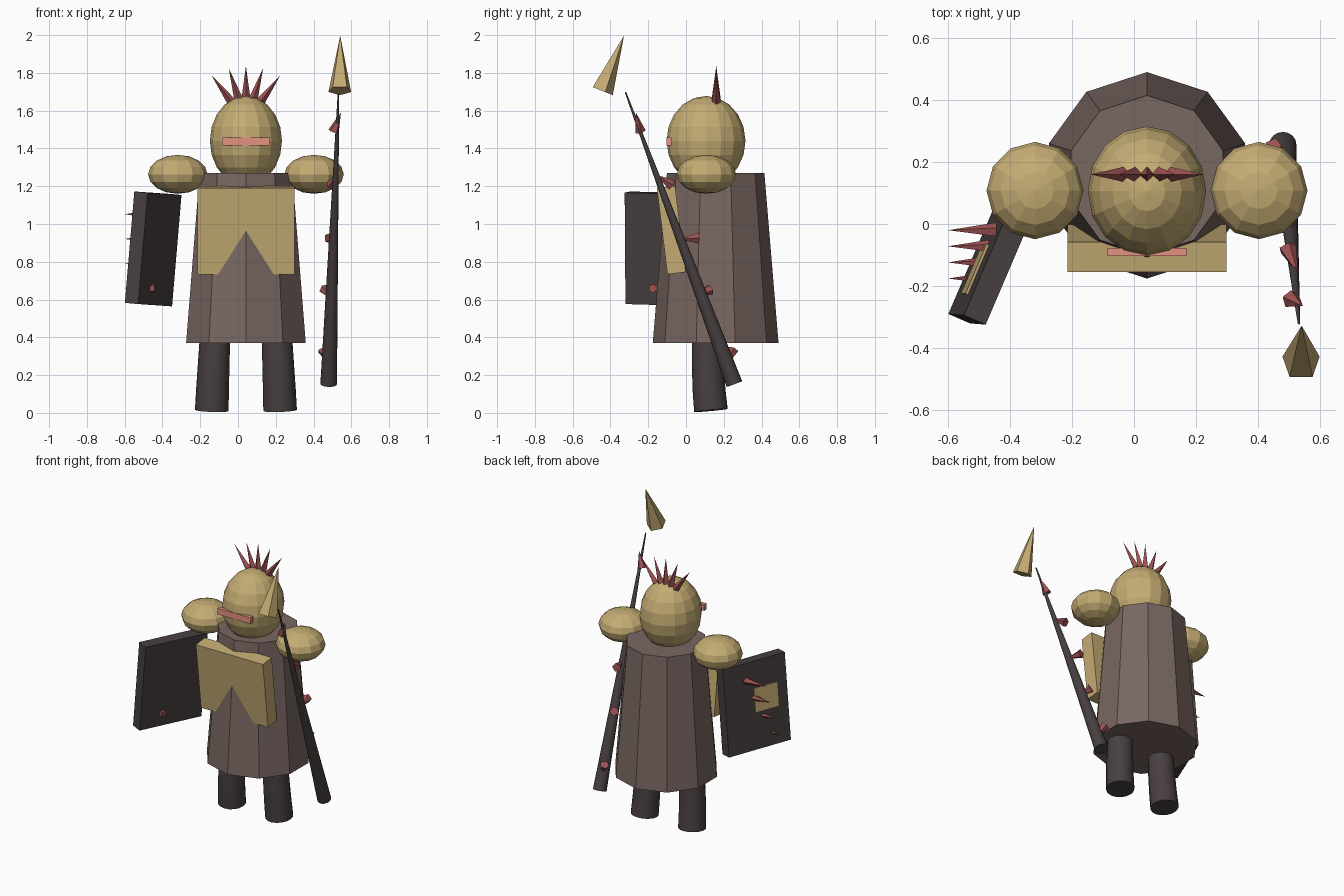
import bpy, math
from mathutils import Vector, Matrix

if "Cube" in bpy.data.objects:
    bpy.data.objects.remove(bpy.data.objects["Cube"])


def material(name, rgb):
    m = bpy.data.materials.new(name)
    m.diffuse_color = (*rgb, 1)
    m.use_nodes = True
    m.node_tree.nodes["Principled BSDF"].inputs["Base Color"].default_value = m.diffuse_color
    return m


BROWN = material("brown_cloth", (0.19, 0.135, 0.12))
GOLD = material("gold", (0.55, 0.41, 0.17))
DARK = material("dark", (0.065, 0.05, 0.05))
RED = material("red", (0.34, 0.085, 0.085))
PINK = material("visor_pink", (0.78, 0.29, 0.22))


def finish(name, mat):
    o = bpy.context.object
    o.name = name
    o.data.materials.append(mat)
    return o


def cone(name, base, tip, r1, sides, mat, r2=0.0):
    """Cone from base to tip; first base vertex leans toward +y."""
    base, tip = Vector(base), Vector(tip)
    axis = tip - base
    bpy.ops.mesh.primitive_cone_add(vertices=sides, radius1=r1, radius2=r2, depth=axis.length)
    o = finish(name, mat)
    rot = Vector((0, 0, 1)).rotation_difference(axis).to_matrix().to_4x4()
    o.matrix_world = Matrix.Translation((base + tip) / 2) @ rot
    return o


def ball(name, loc, scale, seg, rings, mat):
    bpy.ops.mesh.primitive_uv_sphere_add(segments=seg, ring_count=rings, radius=1, location=loc)
    o = finish(name, mat)
    o.scale = scale
    return o


def box(name, size, matrix, mat):
    bpy.ops.mesh.primitive_cube_add(size=1)
    o = finish(name, mat)
    o.matrix_world = matrix @ Matrix.Diagonal((*size, 1))
    return o


CX = 0.042

# Robe
cone("robe", (CX, 0.157, 0.37), (CX, 0.157, 1.27), 0.333, 10, BROWN, 0.258)

# Legs: slightly bent tapered tubes
for side, name in ((-1, "left_leg"), (1, "right_leg")):
    cu = bpy.data.curves.new(name, "CURVE")
    cu.dimensions = "3D"
    cu.bevel_depth = 1
    cu.bevel_resolution = 6
    cu.use_fill_caps = True
    pts = [(0.181, 0.132, 0.013, 0.089), (0.177, 0.122, 0.12, 0.087),
           (0.171, 0.115, 0.25, 0.084), (0.165, 0.112, 0.38, 0.081), (0.16, 0.118, 0.55, 0.077)]
    sp = cu.splines.new("POLY")
    sp.points.add(len(pts) - 1)
    for p, (x, y, z, r) in zip(sp.points, pts):
        p.co = (CX + side * x, y, z, 1)
        p.radius = r
    o = bpy.data.objects.new(name, cu)
    bpy.context.collection.objects.link(o)
    bpy.ops.object.select_all(action="DESELECT")
    o.select_set(True)
    bpy.context.view_layer.objects.active = o
    bpy.ops.object.convert(target="MESH")
    o = finish(name, DARK)
    bpy.ops.object.shade_smooth_by_angle(angle=math.radians(40))

# Chest plate: tilted box that the robe pokes through
box("chest_plate", (0.512, 0.097, 0.46),
    Matrix.Translation((CX, -0.078, 0.968)) @ Matrix.Rotation(math.radians(7), 4, "X"), GOLD)

# Head, visor slot and shoulder guards
ball("head", (CX, 0.106, 1.44), (0.191, 0.209, 0.238), 16, 10, GOLD)
box("visor", (0.255, 0.026, 0.042), Matrix.Translation((CX, -0.09, 1.437)), PINK)
for side, name in ((-1, "left_shoulder"), (1, "right_shoulder")):
    ball(name, (CX + side * 0.361, 0.108, 1.263), (0.157, 0.157, 0.103), 12, 8, GOLD)

# Fan of crest spikes
for i in range(-2, 3):
    cone("crest_spike", (CX + i * 0.038, 0.16, 1.662 - 0.004 * i * i),
         (CX + i * 0.091, 0.16, 1.837 - 0.0125 * i * i), 0.024, 4, RED)

# Spear: shaft and head
a, b = Vector((0.48, 0.256, 0.153)), Vector((0.532, -0.32, 1.697))
cone("spear_shaft", a, b, 0.044, 16, DARK, 0.004)
bpy.ops.object.shade_smooth_by_angle(angle=math.radians(40))
cone("spear_head", (0.539, -0.446, 1.706), (0.541, -0.328, 1.998), 0.063, 5, GOLD)

# Thorns winding along the shaft
thorns = [((0.506, -0.243, 1.49), (0.545, -0.265, 1.59)),
          ((0.495, -0.077, 1.207), (0.53, -0.162, 1.262)),
          ((0.485, 0.064, 0.925), (0.515, -0.04, 0.92)),
          ((0.458, 0.128, 0.655), (0.50, 0.05, 0.61)),
          ((0.448, 0.25, 0.335), (0.49, 0.21, 0.245))]
for base, tip in thorns:
    cone("shaft_thorn", base, tip, 0.03, 5, RED)

# Shield: local x = width, y = outward, z = up
up = Vector((0.05, -0.004, 0.59)).normalized()
wide = Vector((0.395, 0.919, 0))
wide = (wide - up * wide.dot(up)).normalized()
out = up.cross(wide)
shield = Matrix((wide, out, up)).transposed().to_4x4()
shield.translation = (-0.449, -0.0975, 0.868)
box("shield", (0.457, 0.077, 0.592), shield, DARK)
box("shield_emblem", (0.175, 0.02, 0.165), shield @ Matrix.Translation((-0.07, 0.037, 0.035)), GOLD)

# Diagonal row of shield spikes
for i in range(4):
    y, z = -0.02 - 0.052 * i, 1.052 - 0.131 * i
    cone("shield_spike", (-0.443, y, z), (-0.6, y, z), 0.025, 5, RED)
